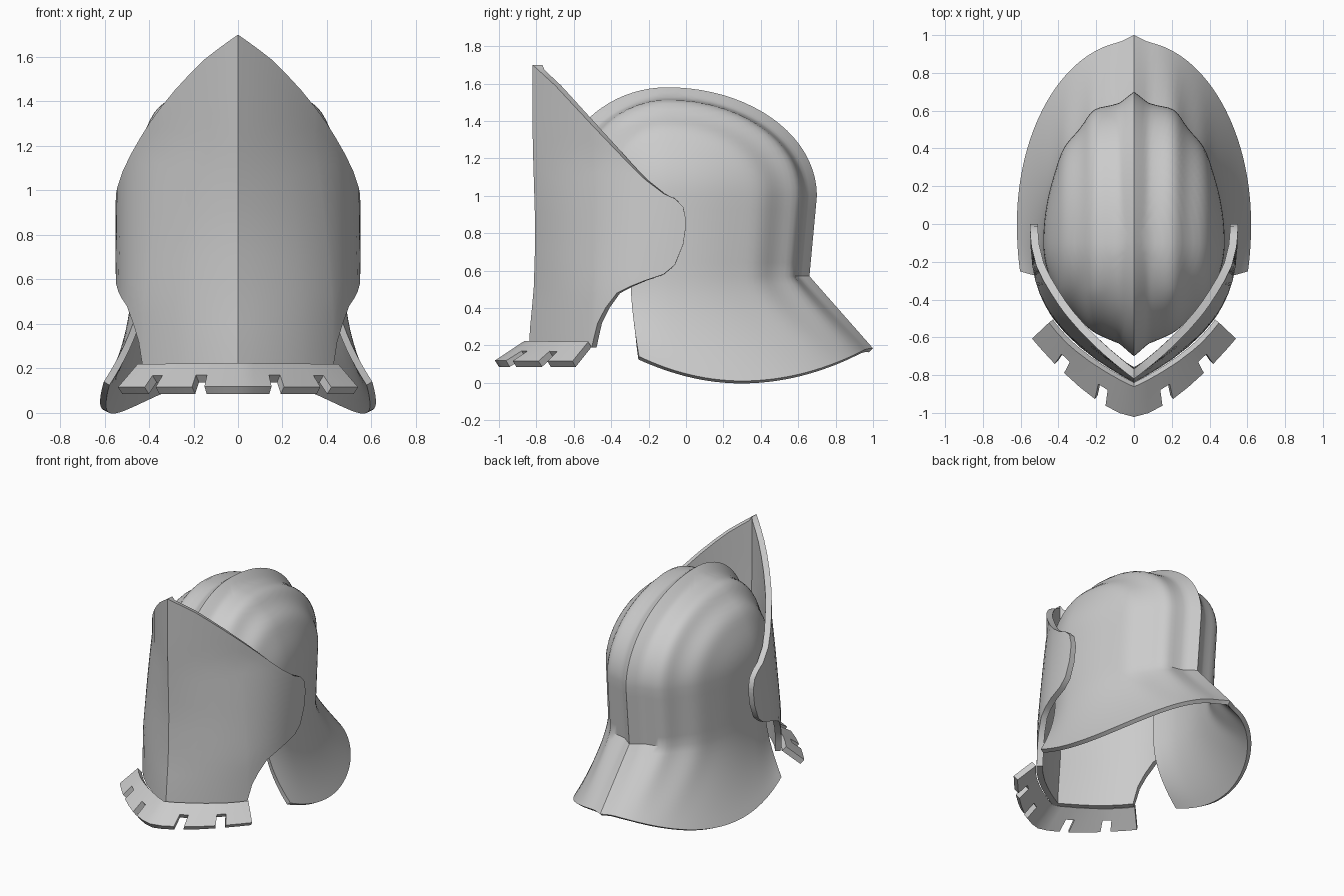
import bpy
import bmesh
from math import sin, cos, pi, radians, exp, sqrt
from mathutils import Vector

cube = bpy.data.objects.get("Cube")
if cube:
    bpy.data.objects.remove(cube, do_unlink=True)

steel = bpy.data.materials.new("plain_steel")
steel.use_nodes = True
steel.diffuse_color = (0.6, 0.6, 0.6, 1)
steel.node_tree.nodes["Principled BSDF"].inputs["Base Color"].default_value = (0.6, 0.6, 0.6, 1)


def lerp(a, b, t):
    return a + (b - a) * t


def clamp(v):
    return max(0.0, min(1.0, v))


def along(points, y):
    """Piecewise linear lookup in (y, z) pairs."""
    for (y0, z0), (y1, z1) in zip(points, points[1:]):
        if y <= y1:
            return lerp(z0, z1, clamp((y - y0) / (y1 - y0)))
    return points[-1][1]


def plate(name, rows, thickness, closed=False, mirror=False, skip=None, angle=35):
    """Skin a grid of points, drop skipped faces, and give it thickness."""
    bm = bmesh.new()
    grid = [[bm.verts.new(p) for p in row] for row in rows]
    n = len(rows[0])
    for i in range(len(rows) - 1):
        for j in range(n if closed else n - 1):
            k = (j + 1) % n
            if not (skip and skip(i, j)):
                bm.faces.new((grid[i][j], grid[i][k], grid[i + 1][k], grid[i + 1][j]))
    bmesh.ops.remove_doubles(bm, verts=bm.verts, dist=0.0005)
    bmesh.ops.delete(bm, geom=[v for v in bm.verts if not v.link_faces], context='VERTS')
    bmesh.ops.recalc_face_normals(bm, faces=bm.faces)
    # outer side must look away from the middle of the helmet
    middle = Vector((0, -0.1, 0.8))
    if sum(f.normal.dot(f.calc_center_median() - middle) * f.calc_area() for f in bm.faces) < 0:
        bmesh.ops.reverse_faces(bm, faces=bm.faces)
    mesh = bpy.data.meshes.new(name)
    bm.to_mesh(mesh)
    bm.free()
    mesh.materials.append(steel)
    obj = bpy.data.objects.new(name, mesh)
    bpy.context.collection.objects.link(obj)
    if mirror:
        m = obj.modifiers.new("mirror", 'MIRROR')
        m.use_clip = True
    s = obj.modifiers.new("thickness", 'SOLIDIFY')
    s.thickness = thickness
    s.offset = -1
    s.use_even_offset = True
    bpy.ops.object.select_all(action='DESELECT')
    obj.select_set(True)
    bpy.context.view_layer.objects.active = obj
    for mod in list(obj.modifiers):
        bpy.ops.object.modifier_apply(modifier=mod.name)
    bpy.ops.object.shade_smooth_by_angle(angle=radians(angle))
    return obj


# Skull shell: fluted dome, straight wall, then a flared neck guard
COLS, DOME, WALL, FLARE = 120, 20, 6, 10
OPENING = radians(112)


def flutes(x, y, fade):
    x = abs(x)
    comb = 0.05 * clamp(1 - x / 0.08) ** 1.3
    side = 0.025 * exp(-((x - 0.2) / 0.055) ** 2) + 0.013 * exp(-((x - 0.36) / 0.045) ** 2)
    return comb * lerp(0.6, 1, fade) + side * fade * clamp((y + 0.65) / 0.3)


def wall_point(t, phi, z):
    back = cos(t) > 0
    depth = 0.75 if back else 0.55
    sx = sin(t) if back else abs(sin(t)) ** 1.3 * (1 if sin(t) > 0 else -1)
    p = Vector((0.48 * sx * sin(phi), -0.1 + depth * cos(t) * sin(phi), z))
    normal = Vector((p.x / 0.23, (p.y + 0.1) / depth ** 2, cos(phi) / 0.53))
    return p, normal.normalized()


def shell_row(kind, f):
    row = []
    for j in range(COLS):
        t = 2 * pi * j / COLS
        phi = f * pi / 2 if kind == 'dome' else pi / 2
        z = 1 + 0.53 * cos(phi) if kind == 'dome' else lerp(1, 0.57, f if kind == 'wall' else 1)
        p, normal = wall_point(t, phi, z)
        if kind != 'dome' and cos(t) > 0:
            p.y -= 0.04 * (1 - (z - 0.57) / 0.43) * cos(t)
        fade = 1
        if kind == 'flare':
            s = sin(t)
            rx = 0.62 * (s if cos(t) > 0 else abs(s) ** 0.4 * (1 if s > 0 else -1))
            ry = (0.97 if cos(t) > 0 else 0.7) * cos(t)
            rz = 0.01 + (0.19 * ((ry - 0.3) / 0.7) ** 2 if ry > 0.3 else 0.14 * ((0.3 - ry) / 0.57) ** 2)
            k = f ** (1 + 0.8 * s * s)
            p = Vector((lerp(p.x, rx, k), lerp(p.y, ry, k), lerp(p.z, rz, f)))
            fade = 1 - f
        row.append(p + normal * flutes(p.x, p.y, fade))
    return row


rows = [shell_row('dome', i / DOME) for i in range(DOME + 1)]
rows += [shell_row('wall', (i + 1) / WALL) for i in range(WALL)]
rows += [shell_row('flare', (i + 1) / FLARE) for i in range(FLARE)]


def face_opening(i, j):
    t = 2 * pi * (j + 0.5) / COLS
    return i >= DOME + 2 and OPENING < t < 2 * pi - OPENING


plate("skull_shell", rows, 0.03, closed=True, skip=face_opening)

# Visor: a keeled wrap whose section grows rounder towards the bottom
TOP = [(-0.82, 1.7), (-0.7, 1.59), (-0.5, 1.375), (-0.3, 1.165), (-0.16, 1.03),
       (-0.05, 0.98), (-0.015, 0.94), (0, 0.87)]
LOW = [(-0.5, 0.19), (-0.47, 0.32), (-0.43, 0.4), (-0.37, 0.48), (-0.27, 0.53),
       (-0.12, 0.58), (-0.06, 0.63), (-0.015, 0.74), (0, 0.84)]
stations = [-0.82, -0.79, -0.75, -0.7, -0.64, -0.57, -0.5, -0.485, -0.47, -0.43, -0.37,
            -0.3, -0.22, -0.12, -0.06, -0.015, 0]


def visor_point(y, f):
    z = lerp(along(LOW, y), along(TOP, y), f)
    p = 2 + clamp((1.2 - z) / 0.7)
    u = -y / 0.82
    keel = 0.02 * clamp((0.5 - z) / 0.3) - 0.015 * clamp(1 - abs(z - 0.8) / 0.5)
    return Vector((0.55 * (1 - u ** p), y - keel * u ** 3, z))


rows = [[visor_point(y, i / 14) for y in stations] for i in range(15)]
plate("visor", rows, 0.042, mirror=True)

# Flared lower lip with square notches
fractions = [0, 0.13, 0.27, 0.37, 0.52, 0.68, 0.77, 0.9, 1]


def lip_point(f, g):
    x = 0.43 * f
    inner = Vector((x, -0.84 * (1 - x / 0.55) ** (1 / 3), 0.19))
    outer = Vector((0.52 * f, -1 + 0.41 * f ** 1.5, 0.085))
    return inner.lerp(outer, g)


rows = [[lip_point(f, g) for f in fractions] for g in (0, 0.5, 1)]
plate("visor_lip", rows, 0.04, mirror=True, skip=lambda i, j: i == 1 and j in (2, 5))
